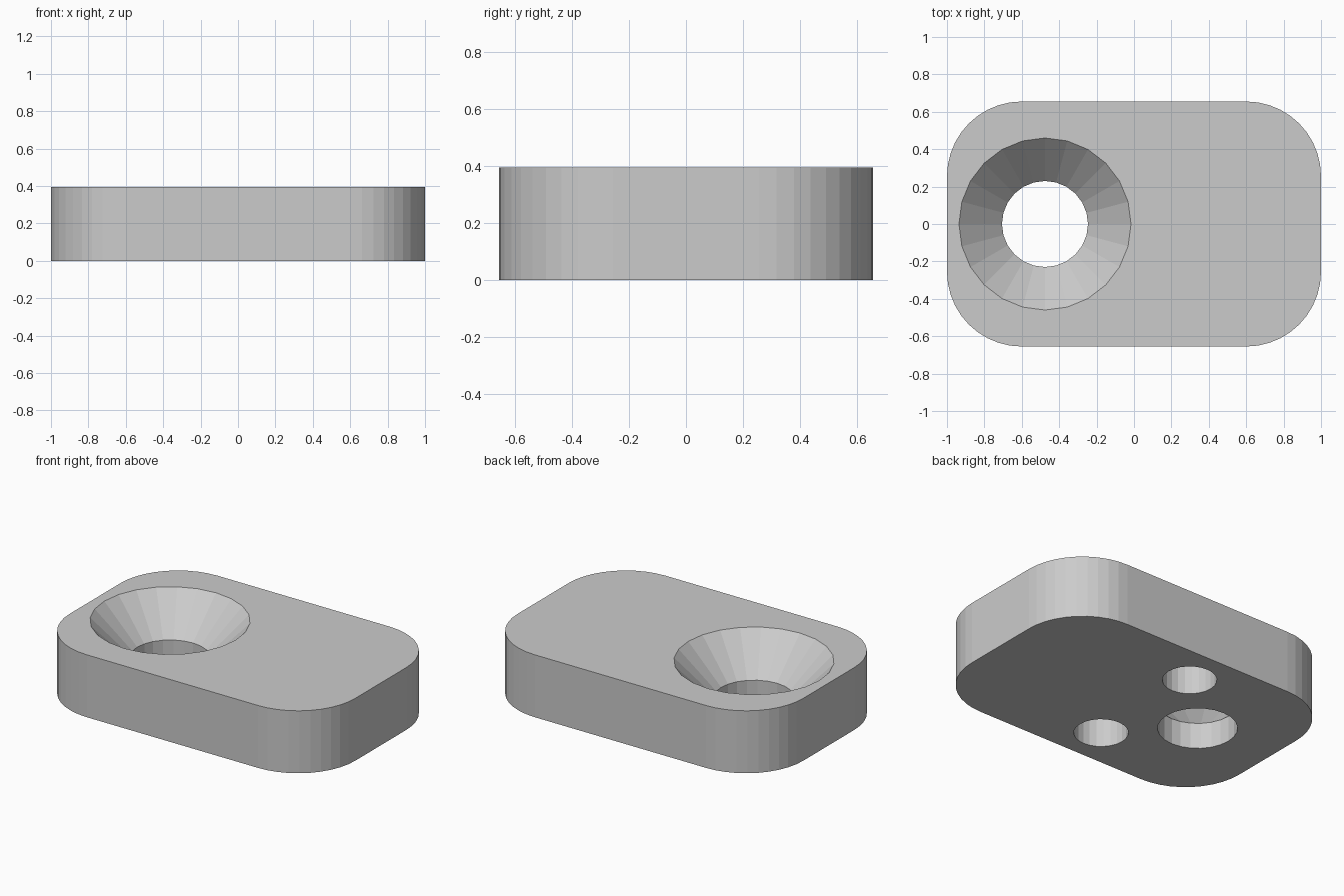
import bpy
import bmesh
import math

cube = bpy.data.objects.get("Cube")
if cube:
    bpy.data.objects.remove(cube, do_unlink=True)

HALF_X, HALF_Y, HEIGHT, CORNER = 1.0, 0.655, 0.395, 0.4
SCREW_X, SCREW_R, SINK_R = -0.476, 0.23, 0.46
SINK_Z = 0.165
PEG_X, PEG_Y, PEG_R, PEG_DEPTH = -0.085, 0.395, 0.157, 0.25

grey = bpy.data.materials.new("plain grey")
grey.use_nodes = True
colour = (0.6, 0.6, 0.6, 1)
grey.diffuse_color = colour
grey.node_tree.nodes["Principled BSDF"].inputs["Base Color"].default_value = colour


def ring(x, y, radius, count=24):
    """Points of a circle, counter-clockwise."""
    steps = [2 * math.pi * i / count for i in range(count)]
    return [(x + radius * math.cos(a), y + radius * math.sin(a)) for a in steps]


def loft(name, sections):
    """Closed solid through (outline, height) sections with equal point counts."""
    bm = bmesh.new()
    loops = [[bm.verts.new((x, y, z)) for x, y in pts] for pts, z in sections]
    bm.faces.new(loops[0][::-1])
    bm.faces.new(loops[-1])
    n = len(loops[0])
    for low, high in zip(loops, loops[1:]):
        for i in range(n):
            j = (i + 1) % n
            bm.faces.new((low[i], low[j], high[j], high[i]))
    bmesh.ops.recalc_face_normals(bm, faces=bm.faces)
    mesh = bpy.data.meshes.new(name)
    bm.to_mesh(mesh)
    bm.free()
    mesh.materials.append(grey)
    obj = bpy.data.objects.new(name, mesh)
    bpy.context.collection.objects.link(obj)
    return obj


# Rounded plate
outline = []
for quarter, (sx, sy) in enumerate([(1, 1), (-1, 1), (-1, -1), (1, -1)]):
    for i in range(11):
        a = math.pi / 2 * (quarter + i / 10)
        outline.append((sx * (HALF_X - CORNER) + CORNER * math.cos(a),
                        sy * (HALF_Y - CORNER) + CORNER * math.sin(a)))
plate = loft("plate", [(outline, 0), (outline, HEIGHT)])

# Countersunk screw hole, continued past both faces at the same slope
over = 0.05
bore = ring(SCREW_X, 0, SCREW_R)
mouth = ring(SCREW_X, 0, SINK_R + over)
cutters = [loft("screw_hole_cutter", [(bore, -over), (bore, SINK_Z), (mouth, HEIGHT + over)])]

# Pair of blind holes in the underside
for side, label in ((1, "back"), (-1, "front")):
    peg = ring(PEG_X, side * PEG_Y, PEG_R)
    cutters.append(loft(label + "_blind_hole_cutter", [(peg, -over), (peg, PEG_DEPTH)]))

# Cut the holes and drop the cutters
bpy.context.view_layer.objects.active = plate
for cutter in cutters:
    cut = plate.modifiers.new(cutter.name, "BOOLEAN")
    cut.operation = "DIFFERENCE"
    cut.solver = "EXACT"
    cut.object = cutter
    cutter.hide_render = True
    bpy.ops.object.modifier_apply(modifier=cut.name)
    bpy.data.objects.remove(cutter, do_unlink=True)
